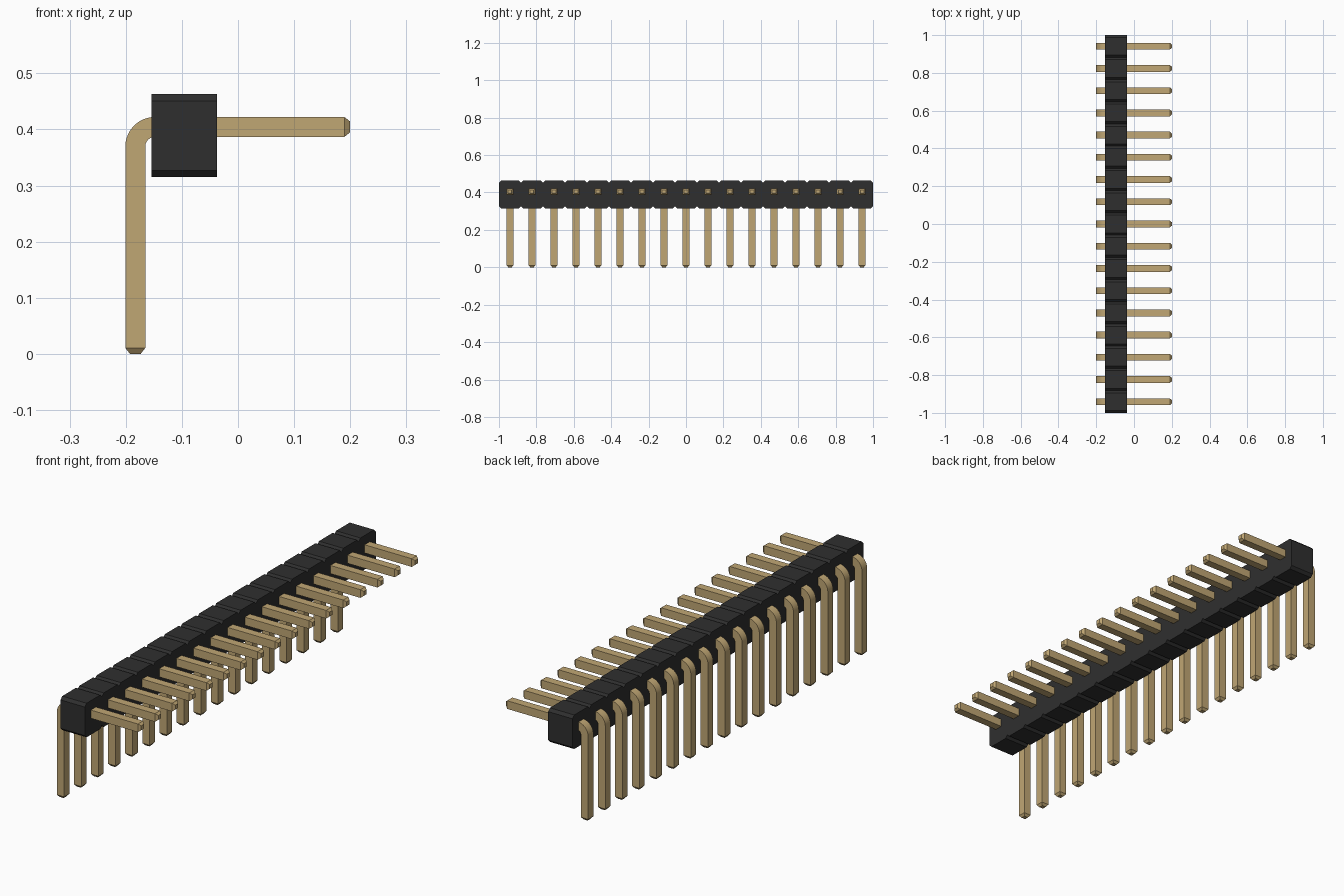
import bpy, bmesh
from math import sin, cos, pi
from mathutils import Vector

cube = bpy.data.objects.get("Cube")
if cube:
    bpy.data.objects.remove(cube, do_unlink=True)

COUNT = 17
PITCH = 2 / COUNT


def material(name, rgb):
    m = bpy.data.materials.new(name)
    m.use_nodes = True
    m.diffuse_color = (*rgb, 1)
    m.node_tree.nodes["Principled BSDF"].inputs["Base Color"].default_value = (*rgb, 1)
    return m


def make_object(name, bm, mat):
    bmesh.ops.recalc_face_normals(bm, faces=bm.faces)
    mesh = bpy.data.meshes.new(name)
    bm.to_mesh(mesh)
    bm.free()
    mesh.materials.append(mat)
    obj = bpy.data.objects.new(name, mesh)
    bpy.context.collection.objects.link(obj)
    return obj


def loft(bm, rings):
    """Skin a list of vertex rings and cap both ends."""
    rings = [[bm.verts.new(p) for p in ring] for ring in rings]
    for a, b in zip(rings, rings[1:]):
        for i in range(len(a)):
            j = (i + 1) % len(a)
            bm.faces.new((a[i], a[j], b[j], b[i]))
    bm.faces.new(rings[0])
    bm.faces.new(rings[-1])


gold = material("gold metal", (0.53, 0.385, 0.175))
black = material("black plastic", (0.028, 0.028, 0.028))

# Housing: one profile of chamfered segments, extruded through its depth
X0, X1, Z0, Z1, CH = -0.154, -0.037, 0.315, 0.463, 0.012
bottom, top = [(-1, Z0 + CH)], [(-1, Z1 - CH)]
for i in range(COUNT):
    y = -1 + i * PITCH
    for line, flat, notch in ((bottom, Z0, Z0 + CH), (top, Z1, Z1 - CH)):
        line += [(y + CH, flat), (y + PITCH - CH, flat), (y + PITCH, notch)]
bm = bmesh.new()
# each segment is its own octagon slice sharing the notch edges with its neighbours
for i in range(COUNT):
    part = slice(3 * i, 3 * i + 4)
    outline = bottom[part] + top[part][::-1]
    back = [bm.verts.new((X0, y, z)) for y, z in outline]
    front = [bm.verts.new((X1, y, z)) for y, z in outline]
    bm.faces.new(back)
    bm.faces.new(front)
    for a in range(8):
        b = (a + 1) % 8
        inner = (a == 3 and i < COUNT - 1) or (a == 7 and i > 0)
        if not inner:
            bm.faces.new((back[a], back[b], front[b], front[a]))
bmesh.ops.remove_doubles(bm, verts=bm.verts, dist=0.0001)
make_object("housing", bm, black)

# Pin: square section swept along a right-angle bend, with tapered tips
HALF, TIP, RADIUS, STEPS = 0.0178, 0.0095, 0.035, 10
PX, PZ, TAPER = -0.183, 0.4045, 0.0105


def square(x, z, angle, half):
    n = Vector((-cos(angle), 0, sin(angle))) * half
    c, w = Vector((x, 0, z)), Vector((0, half, 0))
    return [c + n + w, c + n - w, c - n - w, c - n + w]


cx, cz = PX + RADIUS, PZ - RADIUS
rings = [square(PX, 0, 0, TIP), square(PX, TAPER, 0, HALF)]
for s in range(STEPS + 1):
    a = pi / 2 * s / STEPS
    rings.append(square(cx - RADIUS * cos(a), cz + RADIUS * sin(a), a, HALF))
rings += [square(0.2 - TAPER, PZ, pi / 2, HALF), square(0.2, PZ, pi / 2, TIP)]
bm = bmesh.new()
loft(bm, rings)
first = make_object("pin_1", bm, gold)
bpy.ops.object.select_all(action="DESELECT")
first.select_set(True)
bpy.context.view_layer.objects.active = first
bpy.ops.object.shade_smooth_by_angle(angle=pi / 6)

# Repeat the pin, one per segment
for i in range(COUNT):
    pin = first if i == 0 else first.copy()
    pin.name = f"pin_{i + 1}"
    pin.location.y = -1 + (i + 0.5) * PITCH
    if i:
        bpy.context.collection.objects.link(pin)
